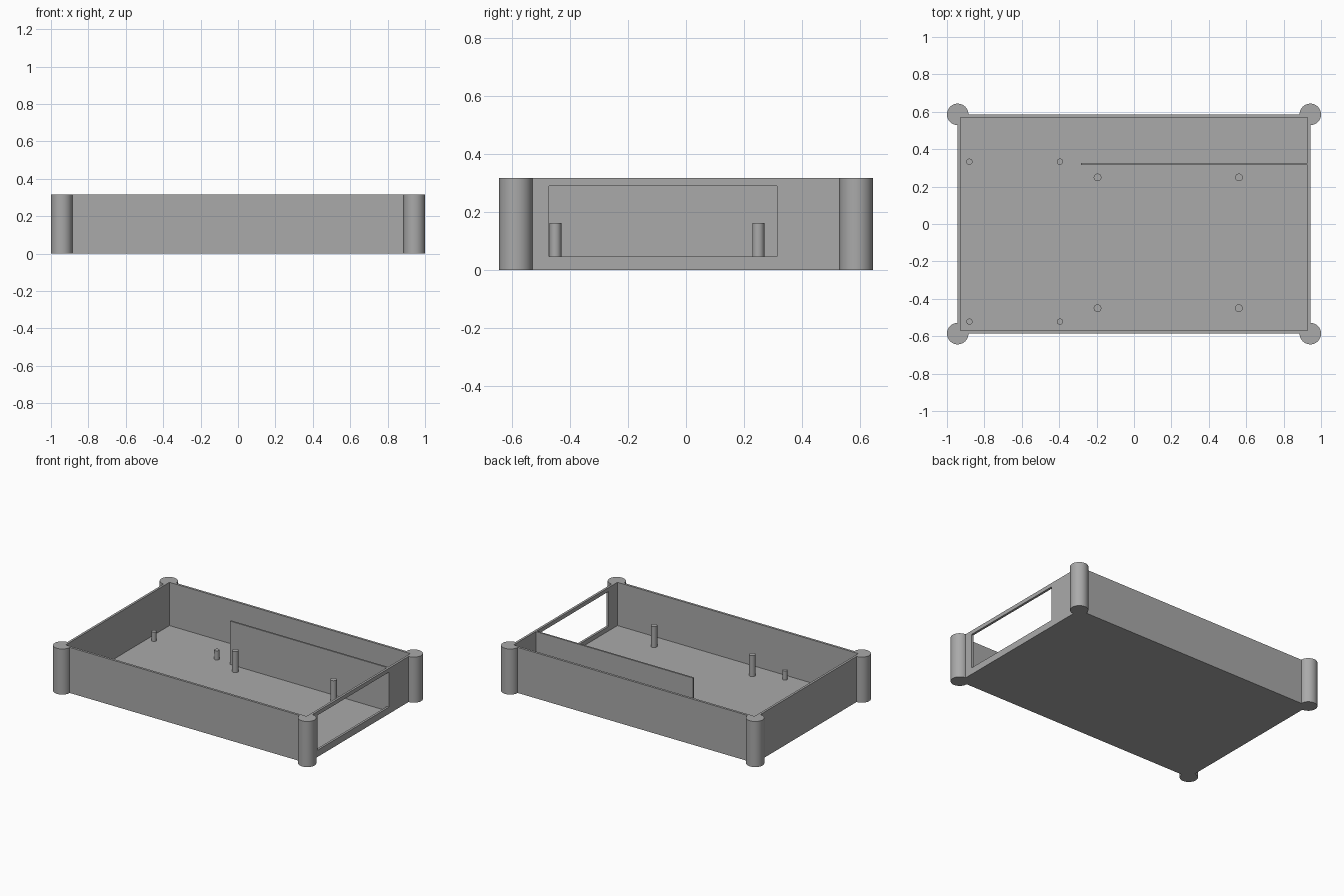
import bpy
import bmesh
from math import radians, cos, sin

cube = bpy.data.objects.get("Cube")
if cube:
    bpy.data.objects.remove(cube, do_unlink=True)

# Main dimensions
POST_R = 0.0575
X, Y = 1 - POST_R, 0.586       # outer wall planes, post centres
HEIGHT, WALL, FLOOR = 0.317, 0.016, 0.016

grey = bpy.data.materials.new("matte grey")
grey.use_nodes = True
grey.diffuse_color = (0.4, 0.4, 0.4, 1)
grey.node_tree.nodes["Principled BSDF"].inputs["Base Color"].default_value = (0.4, 0.4, 0.4, 1)


def prism(name, outline, z0, z1):
    """Extrude a flat outline from z0 to z1."""
    bm = bmesh.new()
    base = bm.faces.new([bm.verts.new((x, y, z0)) for x, y in outline])
    top = bmesh.ops.extrude_face_region(bm, geom=[base], use_keep_orig=True)["geom"]
    verts = [g for g in top if isinstance(g, bmesh.types.BMVert)]
    bmesh.ops.translate(bm, vec=(0, 0, z1 - z0), verts=verts)
    bmesh.ops.recalc_face_normals(bm, faces=bm.faces)
    mesh = bpy.data.meshes.new(name)
    bm.to_mesh(mesh)
    bm.free()
    mesh.materials.append(grey)
    obj = bpy.data.objects.new(name, mesh)
    bpy.context.collection.objects.link(obj)
    return obj


def rect(x0, x1, y0, y1):
    return [(x0, y0), (x1, y0), (x1, y1), (x0, y1)]


def arc(cx, cy, r, start, sweep, steps):
    angles = [radians(start + sweep * i / steps) for i in range(steps + 1)]
    return [(cx + r * cos(a), cy + r * sin(a)) for a in angles]


def cut(target, cutter):
    mod = target.modifiers.new(cutter.name, "BOOLEAN")
    mod.operation = "DIFFERENCE"
    mod.solver = "EXACT"
    mod.object = cutter
    cutter.hide_render = True
    cutter.hide_set(True)
    cutter.display_type = "WIRE"


def smooth(obj):
    bpy.ops.object.select_all(action="DESELECT")
    obj.select_set(True)
    bpy.context.view_layer.objects.active = obj
    bpy.ops.object.shade_smooth_by_angle(angle=radians(30))


# Open case with a three-quarter round post at each corner
outline = []
for i, (sx, sy) in enumerate([(1, 1), (-1, 1), (-1, -1), (1, -1)]):
    outline += arc(sx * X, sy * Y, POST_R, 90 * i - 90, 270, 36)
case = prism("case_shell", outline, 0, HEIGHT)
smooth(case)

# Hollow interior and the window in the left end wall
cavity = rect(-X + WALL, X - WALL, -Y + WALL, Y - WALL)
cut(case, prism("cavity_cutter", cavity, FLOOR, HEIGHT + 0.1))
cut(case, prism("window_cutter", rect(X - 0.05, X + 0.05, -0.472, 0.314), 0.047, 0.29))

# Thin inner partition reaching the end wall
prism("partition", rect(-0.283, X - WALL, 0.315, 0.327), FLOOR, HEIGHT)

# Two sets of four mounting pins
for name, xs, ys, r, top in [
    ("tall_pin", (-0.195, 0.561), (-0.45, 0.249), 0.0205, 0.162),
    ("short_pin", (-0.88, -0.396), (-0.522, 0.333), 0.0165, 0.08),
]:
    for x in xs:
        for y in ys:
            smooth(prism(name, arc(x, y, r, 0, 345, 23), FLOOR, top))
